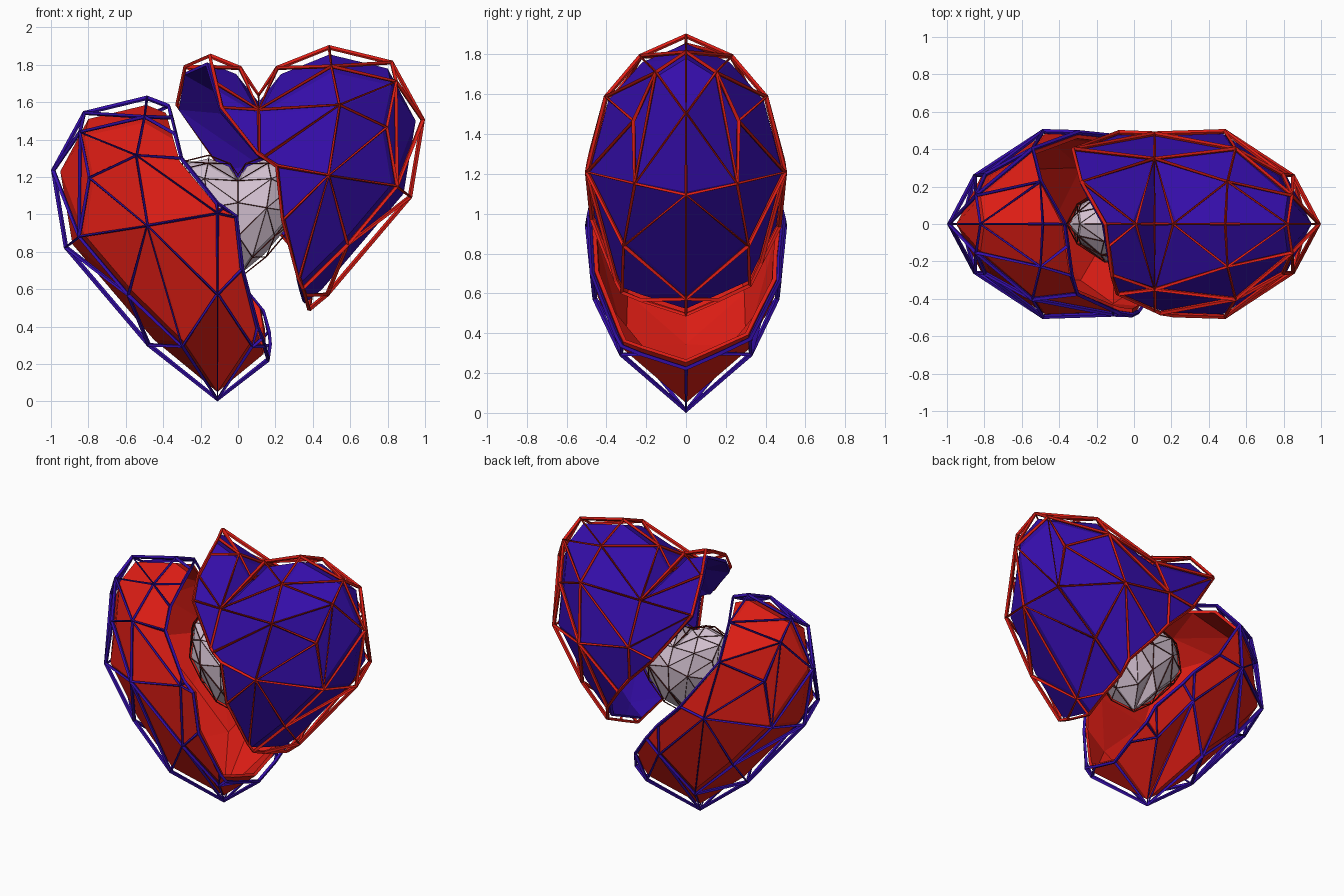
import bpy, bmesh
from mathutils import Matrix, Vector

if "Cube" in bpy.data.objects:
    bpy.data.objects.remove(bpy.data.objects["Cube"])

# One quarter of the faceted heart (x >= 0, y >= 0); it is mirrored twice
QUARTER = [
    (0, 0, .05), (.34, 0, .33), (.775, 0, .84), (.84, 0, 1.23),
    (.69, 0, 1.51), (.38, 0, 1.585), (.12, 0, 1.48), (0, 0, 1.33),
    (0, .445, .585), (0, .47, 1.0), (0, .34, 1.265),
    (.18, .315, .32), (.455, .305, .59), (.365, .483, .94), (.71, .25, .89),
    (.66, .255, 1.19), (.425, .39, 1.30), (.71, .145, 1.42), (.39, .22, 1.49)]

# Crack lines as (z, x), front and back
FRONT = [(.24, .25), (.42, .2), (.60, .14), (.99, .10), (1.04, 0),
         (1.28, -.20), (1.56, -.28)]
BACK = [(.24, .25), (.36, .26), (.5, .23), (.60, .24), (.62, .13),
        (.92, -.11), (1.02, -.28), (1.2, -.33), (1.32, -.42),
        (1.5, -.39), (1.56, -.28)]


def material(name, rgb):
    m = bpy.data.materials.new(name)
    m.diffuse_color = (*rgb, 1)
    m.use_nodes = True
    m.node_tree.nodes["Principled BSDF"].inputs["Base Color"].default_value = m.diffuse_color
    return m


def heart():
    bm = bmesh.new()
    for p in QUARTER:
        bm.verts.new(p)
    bmesh.ops.convex_hull(bm, input=bm.verts[:])
    caps = [f for f in bm.faces
            if any(all(v.co[i] < 1e-4 for v in f.verts) for i in (0, 1))]
    bmesh.ops.delete(bm, geom=caps, context='FACES')
    for axis in 'XY':
        bmesh.ops.mirror(bm, geom=bm.verts[:] + bm.edges[:] + bm.faces[:],
                         matrix=Matrix(), merge_dist=1e-4, axis=axis)
        bmesh.ops.remove_doubles(bm, verts=bm.verts[:], dist=1e-4)
    bmesh.ops.recalc_face_normals(bm, faces=bm.faces[:])
    return bm


def side_of_crack(co, back):
    line = BACK if back else FRONT
    z = min(max(co.z, line[0][0]), line[-1][0])
    for (z0, x0), (z1, x1) in zip(line, line[1:]):
        if z <= z1:
            return co.x - (x0 + (x1 - x0) * (z - z0) / (z1 - z0))
    return co.x - line[-1][1]


def split(bm, keep, tol=.035):
    """Cut the heart along the crack; returns the faces to throw away."""
    g = {v: side_of_crack(v.co, v.co.y > 1e-4) for v in bm.verts}
    for v in g:
        if abs(g[v]) < tol:
            g[v] = 0
    for e in bm.edges[:]:
        a, b = e.verts
        if g[a] * g[b] < 0:
            back = a.co.y + b.co.y > 1e-4
            lo, hi = 0.0, 1.0
            for _ in range(25):
                t = (lo + hi) / 2
                same = side_of_crack(a.co.lerp(b.co, t), back) * g[a] > 0
                lo, hi = (t, hi) if same else (lo, t)
            co = a.co.lerp(b.co, t)
            v = bmesh.utils.edge_split(e, a, t)[1]
            v.co = co
            g[v] = 0
    bmesh.ops.connect_verts(bm, verts=[v for v in g if g[v] == 0])
    return [f for f in bm.faces if sum(g[v] for v in f.verts) * keep < 0]


def add(name, bm, mat, loc, scale=1):
    me = bpy.data.meshes.new(name)
    bm.to_mesh(me)
    bm.free()
    me.materials.append(mat)
    ob = bpy.data.objects.new(name, me)
    ob.location = loc
    ob.scale = (scale,) * 3
    bpy.context.collection.objects.link(ob)
    return ob


def part(name, keep, offset, mat, loc, scale=1):
    bm = heart()
    drop = split(bm, keep) if keep else []
    bm.normal_update()
    # Cages stand off mostly at the outline, little at front and back
    moves = [(v, v.normal * Vector((1, .35, 1)) * offset) for v in bm.verts]
    for v, d in moves:
        v.co += d
    bmesh.ops.delete(bm, geom=drop, context='FACES')
    return add(name, bm, mat, loc, scale)


def wire(ob, thickness):
    w = ob.modifiers.new('Wire', 'WIREFRAME')
    w.thickness = thickness
    w.offset = 0
    w.use_even_offset = False
    w.use_boundary = True


red = material('red', (.72, .012, .007))
blue = material('blue', (.035, .004, .40))
pale = material('pale', (.65, .53, .63))
brown = material('dark_red', (.12, .01, .008))

# Two broken shell halves, each inside a wire cage of the other colour
for name, keep, skin, cage, loc in (
        ('left_half', -1, red, blue, (-.11, 0, 0)),
        ('right_half', 1, blue, red, (.11, 0, .27))):
    s = part(name + '_shell', keep, 0, skin, loc).modifiers.new('Thick', 'SOLIDIFY')
    s.thickness = .02
    s.offset = -1
    wire(part(name + '_cage', keep, .038, cage, loc), .025)

# Small pale heart in the middle with a thin cage
part('inner_heart', 0, 0, pale, (0, 0, .65), .41)
wire(part('inner_heart_cage', 0, .04, brown, (0, 0, .65), .41), .018)
